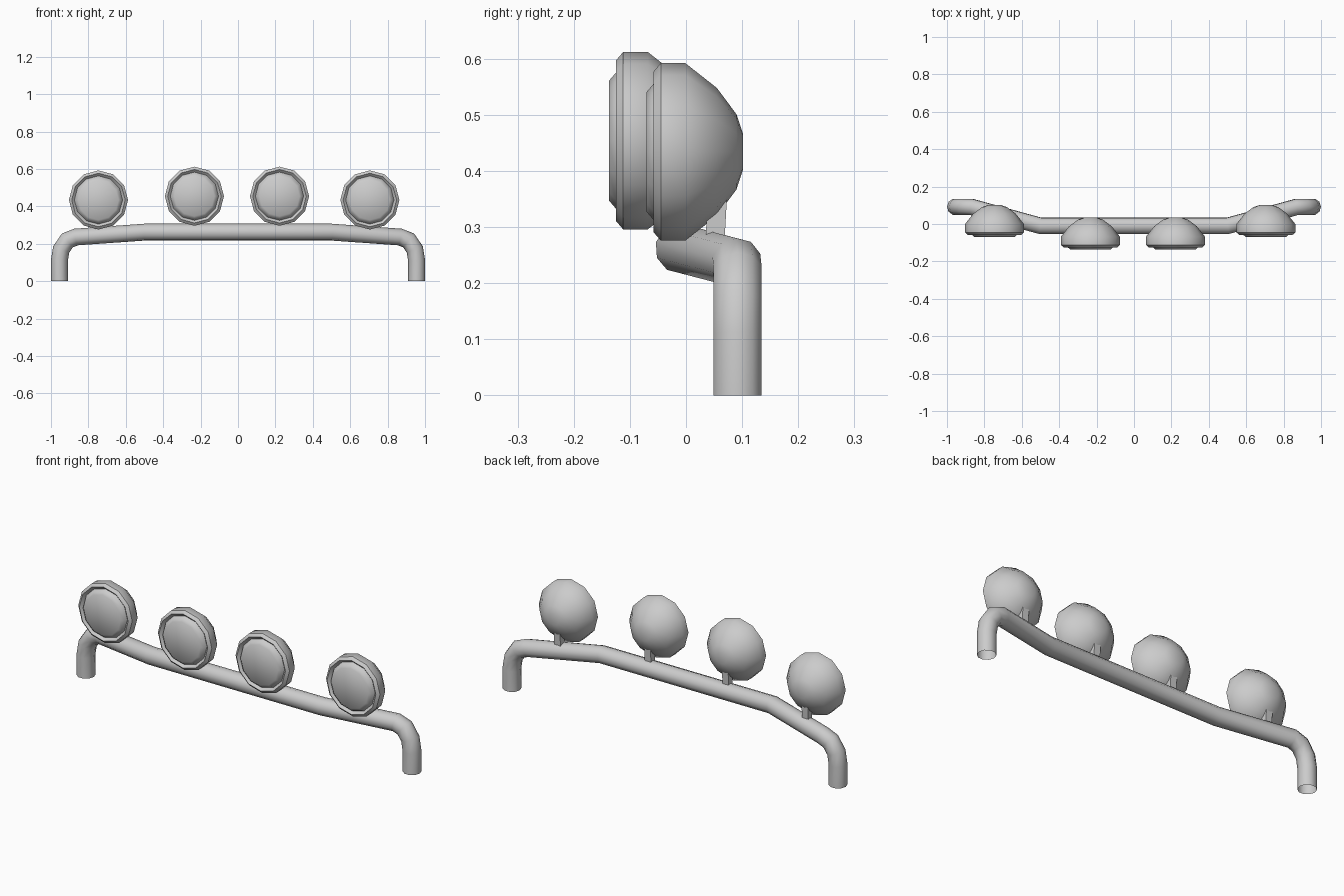
import bpy, bmesh
from math import cos, sin, pi, radians
from mathutils import Vector

cube = bpy.data.objects.get("Cube")
if cube:
    bpy.data.objects.remove(cube)

grey = bpy.data.materials.new("plain grey")
grey.use_nodes = True
grey.diffuse_color = (0.6, 0.6, 0.6, 1)
grey.node_tree.nodes["Principled BSDF"].inputs["Base Color"].default_value = (0.6, 0.6, 0.6, 1)


def finish(name, bm, smooth=True):
    bmesh.ops.recalc_face_normals(bm, faces=bm.faces)
    mesh = bpy.data.meshes.new(name)
    bm.to_mesh(mesh)
    bm.free()
    mesh.materials.append(grey)
    obj = bpy.data.objects.new(name, mesh)
    bpy.context.collection.objects.link(obj)
    if smooth:
        bpy.ops.object.select_all(action='DESELECT')
        obj.select_set(True)
        bpy.context.view_layer.objects.active = obj
        bpy.ops.object.shade_smooth_by_angle(angle=radians(42))
    return obj


def bridge(bm, rings):
    for a, b in zip(rings, rings[1:]):
        n = len(a)
        for i in range(n):
            bm.faces.new((a[i], a[(i + 1) % n], b[(i + 1) % n], b[i]))


# Bent tube with mitred joints and open feet
def tube(name, path, radius, sides):
    bm = bmesh.new()
    ring = [path[0] + Vector((cos(2 * pi * i / sides), sin(2 * pi * i / sides), 0)) * radius
            for i in range(sides)]
    rings = [[bm.verts.new(p) for p in ring]]
    for k in range(1, len(path)):
        d = (path[k] - path[k - 1]).normalized()
        out = (path[k + 1] - path[k]).normalized() if k + 1 < len(path) else d
        plane = d + out
        ring = [p + d * ((path[k] - p).dot(plane) / d.dot(plane)) for p in ring]
        rings.append([bm.verts.new(p) for p in ring])
    bridge(bm, rings)
    return finish(name, bm)


half = [Vector(p) for p in ((0.955, 0.092, 0), (0.955, 0.092, 0.11), (0.945, 0.092, 0.17),
                            (0.912, 0.092, 0.218), (0.865, 0.09, 0.236), (0.5, -0.01, 0.262))]
mirrored = [Vector((-p.x, p.y, p.z)) for p in reversed(half)]
tube("light_bar", half + mirrored, 0.045, 12 - 2)

# Lamp profile: radius, depth behind the lens face
PROFILE = ((0.107, 0), (0.121, 0.012), (0.129, 0.026), (0.143, 0.012), (0.158, 0.025),
           (0.158, 0.069), (0.114, 0.125), (0.067, 0.16), (0.031, 0.172))


def lamp(name, x, front, z, sides=12):
    bm = bmesh.new()
    rings = [[bm.verts.new((x + r * sin(2 * pi * i / sides), front + d,
                            z + r * cos(2 * pi * i / sides))) for i in range(sides)]
             for r, d in PROFILE]
    bridge(bm, rings)
    bm.faces.new(rings[0])
    bm.faces.new(rings[-1])
    finish(name, bm)


# Small upright joining the tube to the lamp shell
def bracket(name, x, y, z):
    bm = bmesh.new()
    bmesh.ops.create_cube(bm, size=1)
    for v in bm.verts:
        lean = 0.006 if v.co.z > 0 else 0
        v.co = Vector((x + v.co.x * 0.036, y + v.co.y * 0.034 + lean, z + v.co.z * 0.11))
    finish(name, bm, smooth=False)


for side, x, front, z in (("outer_right", -0.746, -0.07, 0.434),
                          ("inner_right", -0.233, -0.137, 0.454),
                          ("inner_left", 0.222, -0.137, 0.454),
                          ("outer_left", 0.705, -0.07, 0.434)):
    lamp(side + "_lamp", x, front, z)
    bracket(side + "_bracket", x, front + 0.12, z - 0.135)
